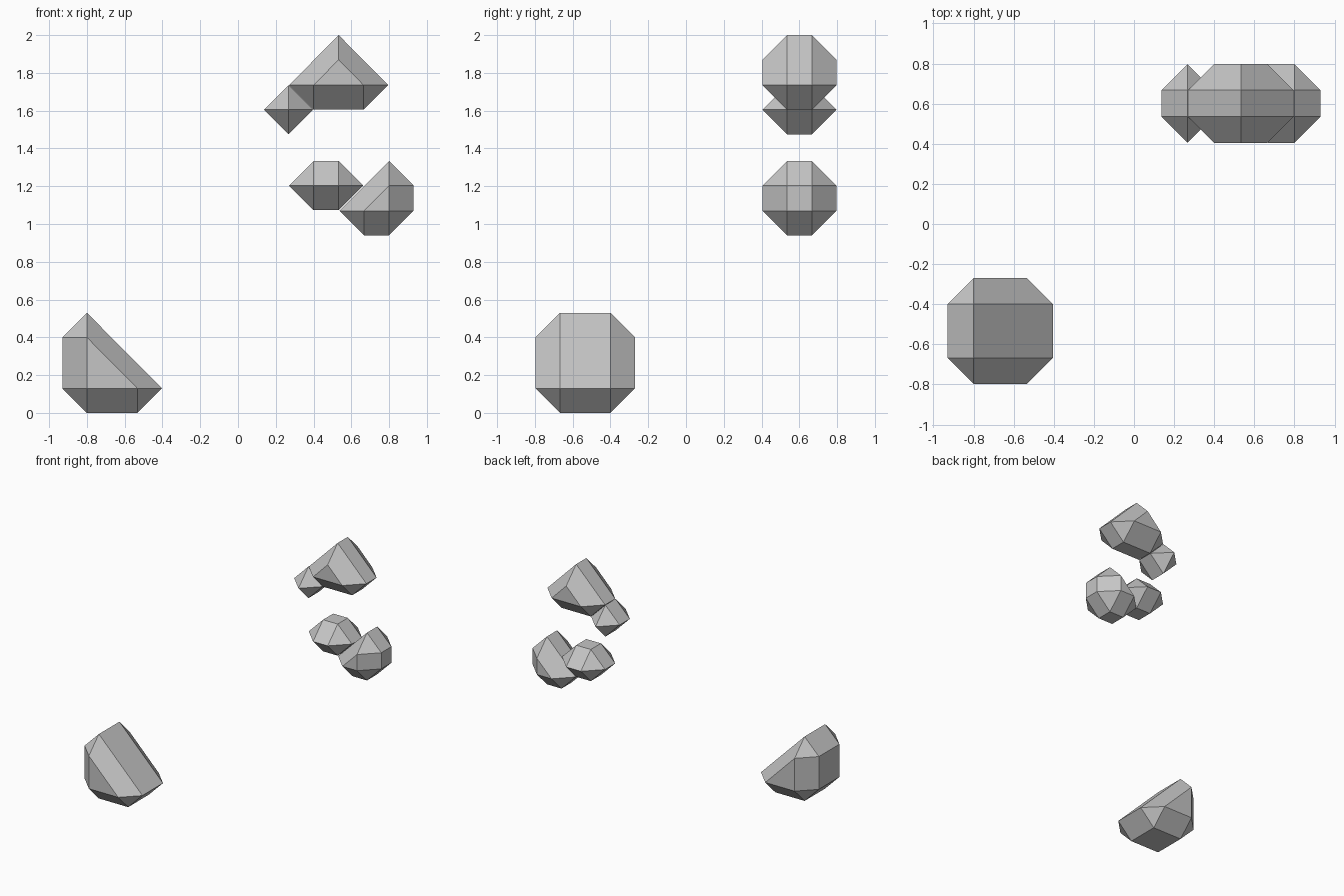
import bpy, bmesh, math
from mathutils import Vector

# Remove the default object
cube = bpy.data.objects.get("Cube")
if cube:
    bpy.data.objects.remove(cube, do_unlink=True)

# Plain stone material
COLOUR = (0.56, 0.56, 0.56, 1)
stone = bpy.data.materials.new("grey_stone")
stone.use_nodes = True
stone.diffuse_color = COLOUR
bsdf = next(n for n in stone.node_tree.nodes if n.type == 'BSDF_PRINCIPLED')
bsdf.inputs["Base Color"].default_value = COLOUR

BEVEL = 0.13    # reach of the facets around each core point
AXES = [Vector(a) for a in ((1, 0, 0), (0, 1, 0), (0, 0, 1))]


def make_rock(name, profile, depths):
    """Faceted rock: hull of octahedra on an XZ core profile at each depth."""
    bm = bmesh.new()
    for x, z in profile:
        for y in depths:
            for axis in AXES:
                for side in (-BEVEL, BEVEL):
                    bm.verts.new(Vector((x, y, z)) + axis * side)
    hull = bmesh.ops.convex_hull(bm, input=bm.verts)
    loose = {g for g in hull["geom_interior"] + hull["geom_unused"]
             if isinstance(g, bmesh.types.BMVert)}
    bmesh.ops.delete(bm, geom=list(loose), context='VERTS')
    bmesh.ops.dissolve_limit(bm, angle_limit=math.radians(2),
                             verts=bm.verts, edges=bm.edges)
    bmesh.ops.recalc_face_normals(bm, faces=bm.faces)
    mesh = bpy.data.meshes.new(name)
    bm.to_mesh(mesh)
    bm.free()
    mesh.materials.append(stone)
    rock = bpy.data.objects.new(name, mesh)
    bpy.context.collection.objects.link(rock)
    return rock


# Large rock on the ground
make_rock("ground_rock", [(-0.8, 0.13), (-0.8, 0.4), (-0.533, 0.13)], (-0.667, -0.4))

# Floating cluster, all sharing the same depth
cluster = {
    "upper_peak_rock": [(0.4, 1.735), (0.665, 1.735), (0.533, 1.87)],
    "upper_small_rock": [(0.267, 1.605)],
    "lower_flat_rock": [(0.4, 1.203), (0.533, 1.203)],
    "lower_round_rock": [(0.667, 1.07), (0.8, 1.07), (0.8, 1.203)],
}
for name, profile in cluster.items():
    make_rock(name, profile, (0.535, 0.667))
